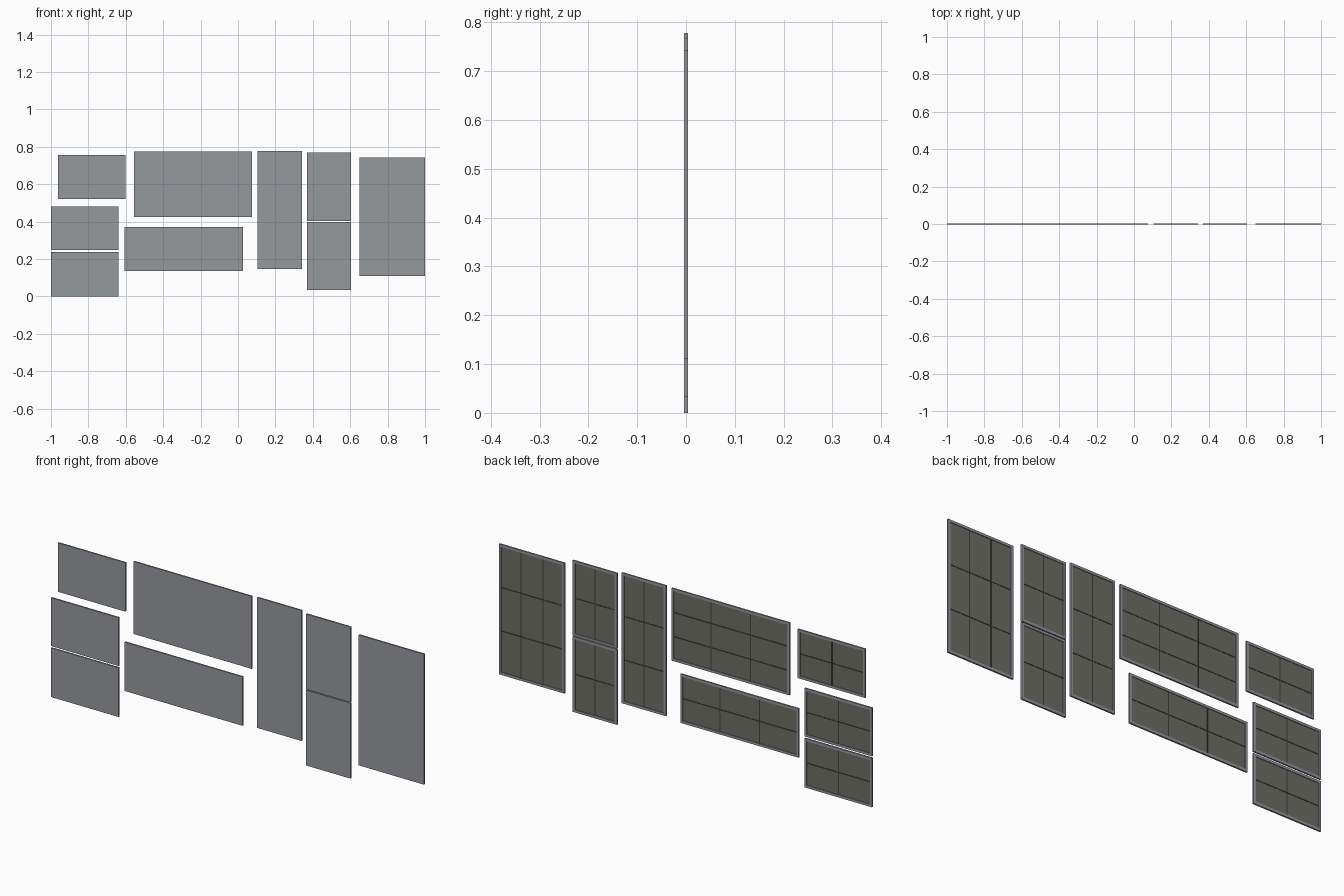
import bpy, bmesh

if "Cube" in bpy.data.objects:
    bpy.data.objects.remove(bpy.data.objects["Cube"])


def material(name, rgb):
    m = bpy.data.materials.new(name)
    m.diffuse_color = (*rgb, 1.0)
    m.use_nodes = True
    m.node_tree.nodes["Principled BSDF"].inputs["Base Color"].default_value = m.diffuse_color
    return m


front_grey = material("cool grey", (0.30, 0.32, 0.34))
back_grey = material("warm dark grey", (0.155, 0.155, 0.13))
frame_grey = material("frame grey", (0.30, 0.31, 0.35))
rib_grey = material("charcoal", (0.05, 0.05, 0.05))

FRONT, BACK = -0.004, 0.004    # overall depth
SHEET = 0.0005                 # rear of the recessed sheet
RIM = 0.012                    # frame width


def boxes(name, blocks, mats, rule=None):
    """One object made from (x0, x1, y0, y1, z0, z1) blocks."""
    bm = bmesh.new()
    for x0, x1, y0, y1, z0, z1 in blocks:
        verts = bmesh.ops.create_cube(bm, size=1.0)["verts"]
        for v in verts:
            v.co = (x1 if v.co.x > 0 else x0,
                    y1 if v.co.y > 0 else y0,
                    z1 if v.co.z > 0 else z0)
    bm.normal_update()
    if rule:
        for f in bm.faces:
            f.material_index = rule(f)
    me = bpy.data.meshes.new(name)
    bm.to_mesh(me)
    bm.free()
    for m in mats:
        me.materials.append(m)
    ob = bpy.data.objects.new(name, me)
    bpy.context.collection.objects.link(ob)


def panel(i, x0, x1, z0, z1, nx, nz):
    # thin sheet: cool face in front, warm backing behind
    boxes(f"panel_sheet_{i}", [(x0, x1, FRONT, SHEET, z0, z1)],
          [front_grey, back_grey], lambda f: 1 if f.normal.y > 0.5 else 0)
    # raised rim around the back
    boxes(f"panel_frame_{i}", [
        (x0, x1, SHEET, BACK, z0, z0 + RIM),
        (x0, x1, SHEET, BACK, z1 - RIM, z1),
        (x0, x0 + RIM, SHEET, BACK, z0 + RIM, z1 - RIM),
        (x1 - RIM, x1, SHEET, BACK, z0 + RIM, z1 - RIM)], [frame_grey])
    # thin dividing ribs across the backing
    w, r0, r1 = 0.0025, SHEET, SHEET + 0.001
    ribs = []
    for k in range(1, nx):
        x = x0 + (x1 - x0) * k / nx
        ribs.append((x - w, x + w, r0, r1, z0 + RIM, z1 - RIM))
    for k in range(1, nz):
        z = z0 + (z1 - z0) * k / nz
        ribs.append((x0 + RIM, x1 - RIM, r0, r1 + 0.0002, z - w, z + w))
    boxes(f"panel_ribs_{i}", ribs, [rib_grey])


# left, right, bottom, top, columns, rows
panels = [
    (-0.963, -0.601, 0.520, 0.757, 2, 2),
    (-1.000, -0.638, 0.247, 0.481, 2, 2),
    (-1.000, -0.638, 0.000, 0.238, 2, 2),
    (-0.557, 0.076, 0.424, 0.775, 3, 3),
    (-0.606, 0.027, 0.135, 0.372, 3, 2),
    (0.105, 0.342, 0.146, 0.778, 2, 3),
    (0.368, 0.605, 0.403, 0.768, 2, 2),
    (0.368, 0.605, 0.034, 0.399, 2, 2),
    (0.650, 1.000, 0.110, 0.742, 3, 3),
]
for i, p in enumerate(panels, 1):
    panel(i, *p)
